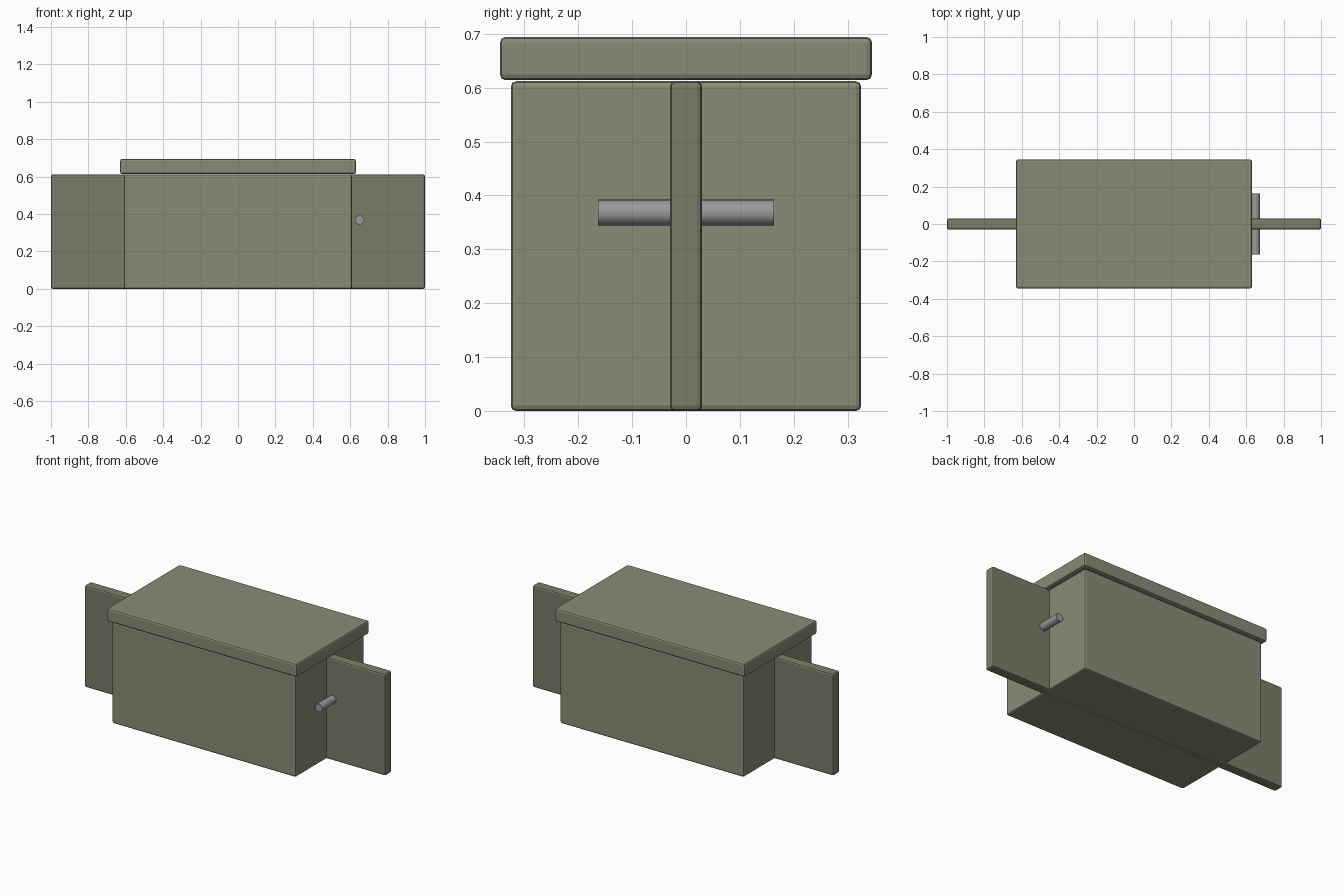
import bpy
import math

if "Cube" in bpy.data.objects:
    bpy.data.objects.remove(bpy.data.objects["Cube"])


def material(name, rgb):
    m = bpy.data.materials.new(name)
    m.diffuse_color = (*rgb, 1)
    m.use_nodes = True
    m.node_tree.nodes["Principled BSDF"].inputs["Base Color"].default_value = m.diffuse_color
    return m


olive = material("olive", (0.25, 0.265, 0.18))
dark_olive = material("dark_olive", (0.195, 0.205, 0.14))
metal = material("metal", (0.32, 0.32, 0.32))


def box(name, size, z_bottom, mat, bevel=0.01):
    """Rounded box centred on x = y = 0, with its base at z_bottom."""
    bpy.ops.mesh.primitive_cube_add(size=1, location=(0, 0, z_bottom + size[2] / 2))
    ob = bpy.context.object
    ob.name = name
    ob.scale = size
    bpy.ops.object.transform_apply(location=False, rotation=False, scale=True)
    mod = ob.modifiers.new("rounded_edges", 'BEVEL')
    mod.width = bevel
    mod.segments = 2
    ob.data.materials.append(mat)
    return ob


# Main box and overhanging lid
box("body", (1.22, 0.65, 0.612), 0, olive)
box("lid", (1.26, 0.69, 0.08), 0.614, olive)

# Thin board running through the box and out of both ends
box("end_board", (2.0, 0.06, 0.612), 0, dark_olive)

# Round peg through the right end of the board
bpy.ops.mesh.primitive_cylinder_add(vertices=24, radius=0.024, depth=0.326,
                                    location=(0.65, 0, 0.368),
                                    rotation=(math.pi / 2, 0, 0))
peg = bpy.context.object
peg.name = "peg"
peg.data.materials.append(metal)
bpy.ops.object.shade_smooth_by_angle(angle=math.radians(40))
